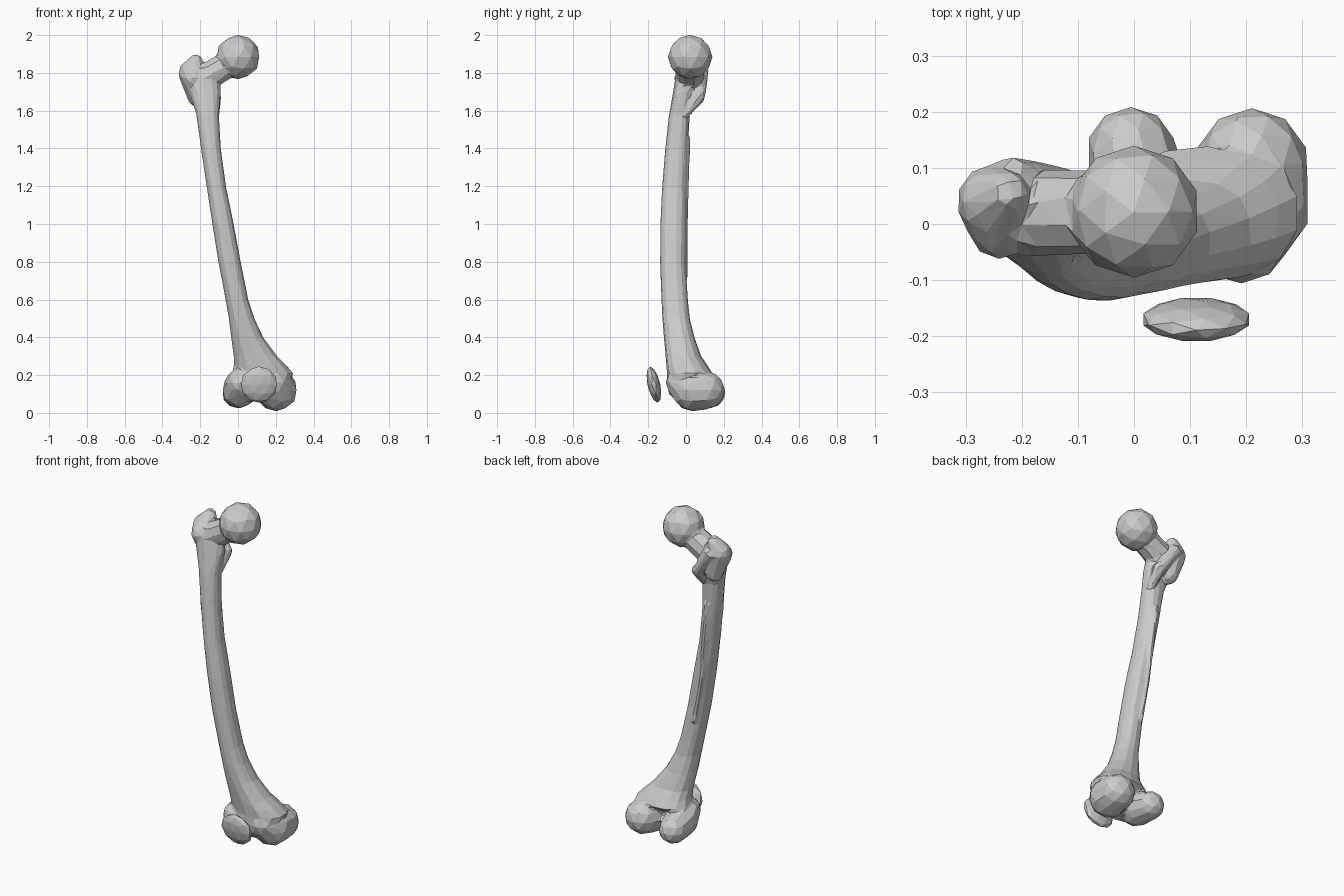
import bpy, bmesh, math
from mathutils import Vector, Matrix

if "Cube" in bpy.data.objects:
    bpy.data.objects.remove(bpy.data.objects["Cube"])


def ball(bm, c, r, sub=2):
    m = Matrix.Translation(c) @ Matrix.Diagonal((*r, 1)) if isinstance(r, tuple) \
        else Matrix.Translation(c) @ Matrix.Scale(r, 4)
    return bmesh.ops.create_icosphere(bm, subdivisions=sub, radius=1.02, matrix=m)["verts"]


def hull(target, balls):
    """Convex skin around a few balls (x, y, z, r), added to target."""
    tmp = bmesh.new()
    for x, y, z, r in balls:
        ball(tmp, (x, y, z), r)
    res = bmesh.ops.convex_hull(tmp, input=tmp.verts)
    bmesh.ops.delete(tmp, geom=[v for v in tmp.verts if not v.link_faces], context='VERTS')
    junk = [g for g in res["geom_interior"] if g.is_valid and isinstance(g, bmesh.types.BMVert)]
    bmesh.ops.delete(tmp, geom=junk, context='VERTS')
    me = bpy.data.meshes.new("tmp")
    tmp.to_mesh(me)
    tmp.free()
    target.from_mesh(me)
    bpy.data.meshes.remove(me)


def loft(bm, rows, n=14):
    """Stacked rings (z, x0, x1, y0, y1), narrower towards the back."""
    rings = []
    for z, x0, x1, y0, y1 in rows:
        ring = []
        for i in range(n):
            a = 2 * math.pi * (i + 0.5) / n
            c, s = math.cos(a), math.sin(a)
            cx = math.copysign(abs(c) ** 0.85, c)
            sy = math.copysign(abs(s) ** 0.9, s)
            ring.append(bm.verts.new(((x0 + x1) / 2 + cx * (x1 - x0) / 2,
                                      (y0 + y1) / 2 + sy * (y1 - y0) / 2, z)))
        rings.append(ring)
    for a, b in zip(rings, rings[1:]):
        for i in range(n):
            j = (i + 1) % n
            bm.faces.new((a[i], a[j], b[j], b[i]))
    bm.faces.new(rings[0][::-1])
    bm.faces.new(rings[-1])


def finish(bm, name):
    bmesh.ops.recalc_face_normals(bm, faces=bm.faces)
    me = bpy.data.meshes.new(name)
    bm.to_mesh(me)
    bm.free()
    ob = bpy.data.objects.new(name, me)
    bpy.context.collection.objects.link(ob)
    return ob


bm = bmesh.new()

# shaft, bowed forward and flaring into the knee
loft(bm, [
    (0.06, 0.03, 0.17, -0.05, 0.02),
    (0.10, -0.03, 0.25, -0.09, 0.03),
    (0.16, -0.04, 0.28, -0.10, 0.07),
    (0.21, -0.035, 0.295, -0.10, 0.14),
    (0.25, -0.025, 0.26, -0.105, 0.115),
    (0.30, -0.025, 0.21, -0.108, 0.08),
    (0.40, -0.038, 0.135, -0.117, 0.045),
    (0.50, -0.05, 0.088, -0.125, 0.02),
    (0.60, -0.067, 0.055, -0.13, 0.01),
    (0.80, -0.105, 0.015, -0.137, -0.003),
    (1.00, -0.137, -0.022, -0.136, 0.0),
    (1.20, -0.167, -0.063, -0.126, 0.0),
    (1.40, -0.197, -0.09, -0.11, 0.01),
    (1.58, -0.222, -0.10, -0.09, 0.02),
    (1.70, -0.26, -0.09, -0.068, 0.05),
    (1.78, -0.28, -0.10, -0.055, 0.07),
    (1.83, -0.25, -0.12, -0.03, 0.06)])

# head and neck
ball(bm, (0, 0.022, 1.884), 0.116)
hull(bm, [(-0.17, 0.02, 1.775, 0.075), (-0.02, 0.022, 1.865, 0.072)])

# greater trochanter
hull(bm, [(-0.25, 0.04, 1.80, 0.065), (-0.225, 0.055, 1.86, 0.038),
          (-0.215, 0.04, 1.67, 0.05), (-0.24, -0.01, 1.77, 0.052)])

# rear crest and lesser trochanter
hull(bm, [(-0.215, 0.085, 1.80, 0.035), (-0.135, 0.07, 1.68, 0.032)])
hull(bm, [(-0.125, 0.065, 1.67, 0.035), (-0.12, 0.0, 1.585, 0.022)])

# rear ridge along the shaft
hull(bm, [(-0.1, -0.005, 1.0, 0.014), (-0.05, -0.005, 0.72, 0.014)])
hull(bm, [(-0.1, -0.005, 1.0, 0.014), (-0.145, 0.01, 1.45, 0.014)])

# medial and lateral condyles
hull(bm, [(0.21, 0.105, 0.12, 0.10), (0.203, 0.035, 0.12, 0.11),
          (0.19, -0.02, 0.16, 0.085)])
hull(bm, [(-0.005, 0.13, 0.105, 0.078), (0.01, 0.03, 0.12, 0.093),
          (0.015, -0.03, 0.16, 0.076)])

femur = finish(bm, "thigh_bone")

# fuse the parts, then reduce to coarse facets
m = femur.modifiers.new("fuse", 'REMESH')
m.mode = 'VOXEL'
m.voxel_size = 0.01
m = femur.modifiers.new("facet", 'DECIMATE')
m.ratio = 0.035

# kneecap, a tilted flattened disc in front of the knee
bm = bmesh.new()
for v in ball(bm, (0.111, -0.17, 0.15), (0.097, 0.034, 0.094)):
    v.co.y -= 0.2 * (v.co.z - 0.15)
finish(bm, "kneecap")
